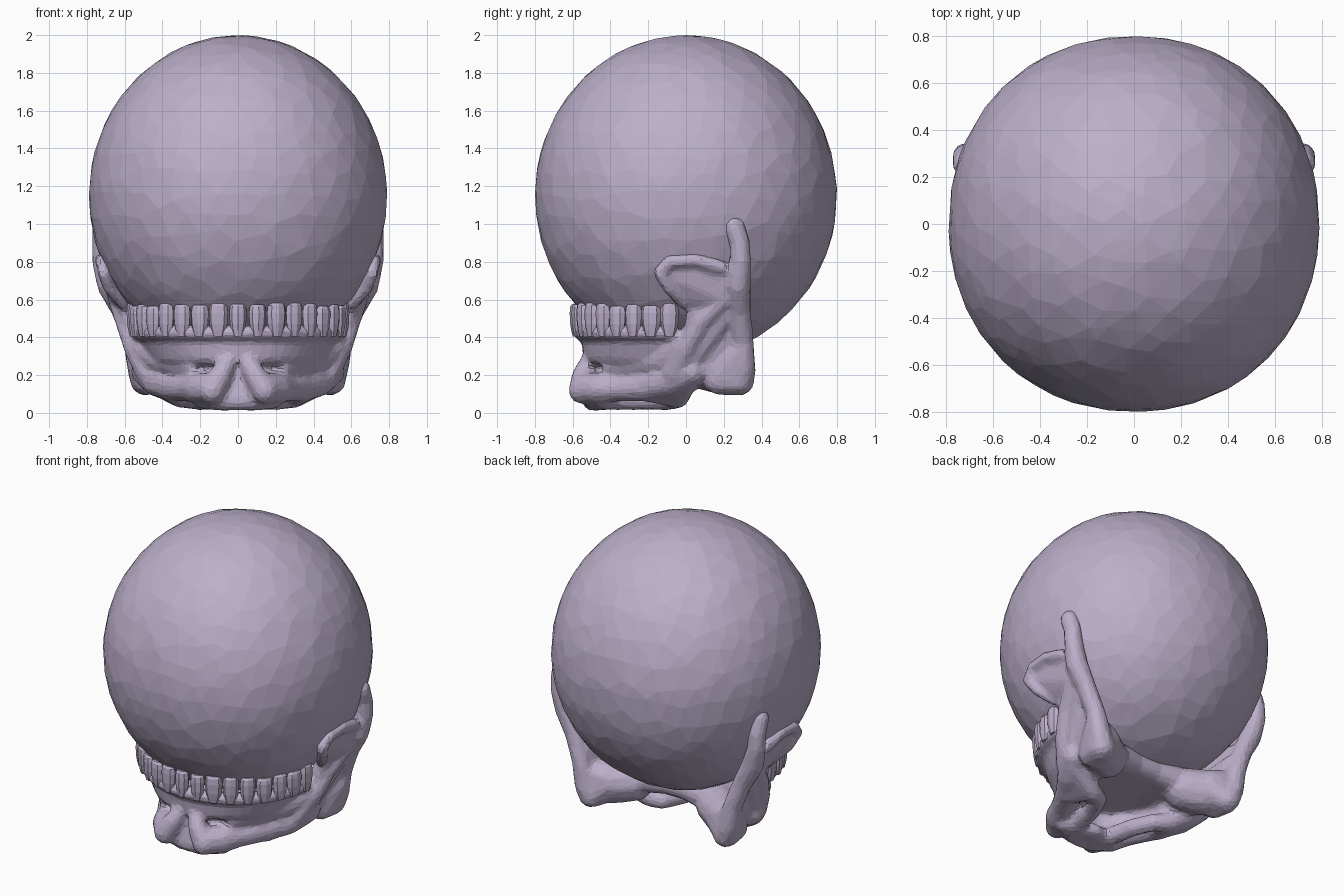
import bpy, bmesh, math, random
from mathutils import Vector, Matrix

random.seed(4)
bone = bpy.data.materials.new("lilac_bone")
bone.diffuse_color = (0.50, 0.43, 0.59, 1)


def make_object(name, bm):
    mesh = bpy.data.meshes.new(name)
    bm.to_mesh(mesh)
    bm.free()
    mesh.materials.append(bone)
    obj = bpy.data.objects.new(name, mesh)
    bpy.context.collection.objects.link(obj)
    return obj


def hull(bm, balls):
    """Convex mass wrapped around balls given as (x, y, z, radius)."""
    part = bmesh.new()
    for x, y, z, r in balls:
        bmesh.ops.create_icosphere(part, subdivisions=2, radius=r,
                                   matrix=Matrix.Translation((x, y, z)))
    res = bmesh.ops.convex_hull(part, input=part.verts[:])
    junk = [v for v in res["geom_interior"] if isinstance(v, bmesh.types.BMVert)]
    bmesh.ops.delete(part, geom=junk, context='VERTS')
    bmesh.ops.recalc_face_normals(part, faces=part.faces[:])
    tmp = bpy.data.meshes.new("tmp")
    part.to_mesh(tmp)
    part.free()
    bm.from_mesh(tmp)
    bpy.data.meshes.remove(tmp)


def chain(bm, balls):
    for a, b in zip(balls, balls[1:]):
        hull(bm, [a, b])


def both(fn, bm, balls):
    fn(bm, balls)
    fn(bm, [(-x, y, z, r) for x, y, z, r in balls])


def sculpt(obj, voxel, ratio):
    """Fuse overlapping masses into one faceted surface."""
    m = obj.modifiers.new("fuse", 'REMESH')
    m.mode = 'VOXEL'
    m.voxel_size = voxel
    m = obj.modifiers.new("soften", 'SMOOTH')
    m.factor, m.iterations = 0.5, 6
    m = obj.modifiers.new("facet", 'DECIMATE')
    m.ratio = ratio


# Cranium: irregularly faceted, slightly squarish ellipsoid
bm = bmesh.new()
bmesh.ops.create_icosphere(bm, subdivisions=4, radius=1)
for v in bm.verts:
    jitter = Vector([random.uniform(-0.045, 0.045) for _ in range(3)])
    d = (v.co + jitter).normalized()
    flat = math.hypot(d.x, d.y)
    p = 2.1
    k = flat / max((abs(d.x) ** p + abs(d.y) ** p) ** (1 / p), 1e-6)
    v.co = (d.x * k * 0.79, d.y * k * 0.80, 1.15 + d.z * 0.85)
make_object("cranium", bm)


def arch(t, w=0.555, d=0.53):
    return w * math.sin(t), -0.05 - d * math.cos(t)


# Jaw bone
bm = bmesh.new()
# gum ridge and the wall below it, narrowing downward
N = 18
ts = [math.radians(-88 + 176 * i / N) for i in range(N + 1)]
chain(bm, [(*arch(t, 0.53, 0.51), 0.425, 0.04) for t in ts])
for a, b in zip(ts, ts[1:]):
    hull(bm, [(*arch(t, w, d), z, 0.045) for t in (a, b)
              for w, d, z in ((0.43, 0.45, 0.30), (0.48, 0.46, 0.40))])
    hull(bm, [(*arch(t, 0.30, 0.40), z, 0.045) for t in (a, b) for z in (0.14, 0.32)])
# chin ridges, joined at the top, spreading downward
both(chain, bm, [(0.04, -0.50, 0.30, 0.045), (0.09, -0.545, 0.20, 0.06),
                 (0.14, -0.55, 0.12, 0.075)])
hull(bm, [(-0.13, -0.48, 0.09, 0.065), (0.13, -0.48, 0.09, 0.065),
          (0, -0.5, 0.06, 0.05), (0, -0.47, 0.26, 0.04)])
both(hull, bm, [(0.06, -0.50, 0.055, 0.045), (0.19, -0.43, 0.075, 0.055),
                (0.0, -0.36, 0.06, 0.04)])
# lower body sweeping back in a V to the jaw angle
both(chain, bm, [(0.14, -0.53, 0.13, 0.085), (0.20, -0.46, 0.13, 0.085),
                 (0.26, -0.36, 0.13, 0.07), (0.33, -0.22, 0.14, 0.08),
                 (0.42, -0.08, 0.17, 0.09), (0.49, 0.03, 0.22, 0.08)])
# upper strut above the side slot
both(chain, bm, [(0.24, -0.40, 0.24, 0.045), (0.33, -0.28, 0.25, 0.05),
                 (0.43, -0.13, 0.28, 0.06), (0.53, -0.01, 0.36, 0.06)])
# lower angle flange
both(hull, bm, [(0.34, -0.20, 0.135, 0.08), (0.46, -0.01, 0.19, 0.08),
                (0.30, -0.04, 0.085, 0.06)])
both(chain, bm, [(0.30, -0.04, 0.085, 0.06), (0.22, -0.07, 0.07, 0.055),
                 (0.16, -0.20, 0.07, 0.055), (0.12, -0.40, 0.07, 0.055)])
# rising ramus with a ridge in front of a shallow pocket
both(hull, bm, [(0.49, 0.00, 0.24, 0.06), (0.56, 0.03, 0.45, 0.045),
                (0.60, 0.07, 0.60, 0.05), (0.61, 0.25, 0.56, 0.05)])
both(hull, bm, [(0.48, 0.04, 0.25, 0.05), (0.55, 0.26, 0.46, 0.05),
                (0.47, 0.18, 0.18, 0.05), (0.53, 0.05, 0.42, 0.05)])
both(chain, bm, [(0.64, 0.20, 0.60, 0.05), (0.60, 0.08, 0.48, 0.05),
                 (0.55, 0.00, 0.34, 0.055), (0.47, -0.06, 0.21, 0.07)])
# front wing with a raised rim
both(hull, bm, [(0.63, 0.03, 0.60, 0.03), (0.69, -0.12, 0.74, 0.025),
                (0.69, 0.02, 0.80, 0.025), (0.69, 0.18, 0.76, 0.03),
                (0.65, 0.23, 0.60, 0.04)])
both(chain, bm, [(0.61, -0.01, 0.58, 0.035), (0.68, -0.09, 0.66, 0.035),
                 (0.71, -0.14, 0.74, 0.036), (0.72, -0.09, 0.80, 0.036),
                 (0.725, 0.05, 0.81, 0.036), (0.71, 0.19, 0.77, 0.04)])
# rear strand from the hook down to the heel
both(chain, bm, [(0.715, 0.255, 0.985, 0.06), (0.72, 0.285, 0.90, 0.055),
                 (0.715, 0.29, 0.80, 0.058), (0.68, 0.275, 0.68, 0.07),
                 (0.61, 0.285, 0.54, 0.06), (0.55, 0.30, 0.38, 0.06),
                 (0.52, 0.30, 0.24, 0.07), (0.49, 0.285, 0.17, 0.08)])
# rounded heel lobe and the bulge on its inner side
both(hull, bm, [(0.49, 0.275, 0.175, 0.085), (0.48, 0.17, 0.17, 0.075),
                (0.54, 0.28, 0.32, 0.06), (0.43, 0.20, 0.25, 0.13)])
both(hull, bm, [(0.41, 0.17, 0.24, 0.14), (0.31, 0.11, 0.25, 0.135)])
both(hull, bm, [(0.38, 0.10, 0.24, 0.11), (0.34, -0.08, 0.21, 0.10)])
# inner floor under the cranium
both(hull, bm, [(0.34, 0.12, 0.28, 0.10), (0.08, 0.10, 0.29, 0.07),
                (0.34, -0.12, 0.27, 0.08), (0.08, -0.35, 0.30, 0.06)])
hull(bm, [(x, y, 0.29, 0.07) for x in (-0.12, 0.12) for y in (0.10, -0.38)])
sculpt(make_object("jaw_bone", bm), 0.016, 0.15)

# Teeth: crowns broad above, rounded below, around the arch
bm = bmesh.new()
COUNT = 17
for i in range(COUNT):
    t = math.radians(-86 + 172 * i / (COUNT - 1))
    x, y = arch(t)
    wide = 0.05 + random.uniform(-0.004, 0.004)
    top = 0.578 + random.uniform(-0.014, 0.006)
    turn = Matrix.Translation((x, y, 0)) @ Matrix.Rotation(t, 4, 'Z')
    rings = []
    for z, s in ((0.405, 0.55), (0.435, 0.75), (0.47, 0.92),
                 (0.53, 1.0), (top - 0.012, 0.9), (top, 0.65)):
        rings.append([bm.verts.new(turn @ Vector((
            wide * s * math.cos(a), 0.036 * s * math.sin(a), z)))
            for a in [k * math.tau / 8 for k in range(8)]])
    for lo, hi in zip(rings, rings[1:]):
        for k in range(8):
            n = (k + 1) % 8
            bm.faces.new((lo[k], lo[n], hi[n], hi[k]))
    bm.faces.new(rings[-1])
    bm.faces.new(rings[0][::-1])
make_object("teeth", bm)
